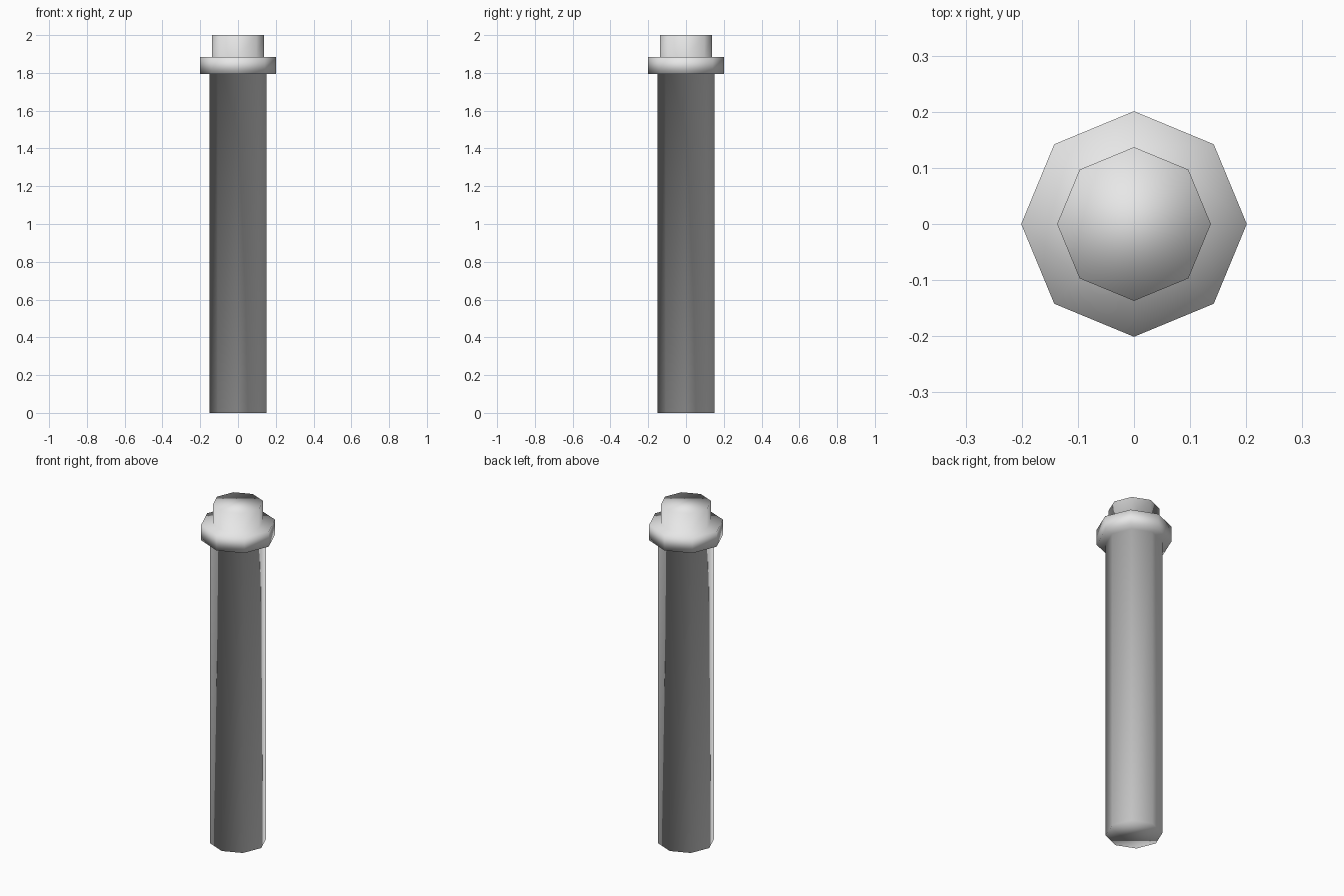
import bpy, bmesh
from math import cos, sin, pi

cube = bpy.data.objects.get("Cube")
if cube:
    bpy.data.objects.remove(cube, do_unlink=True)

SIDES = 8

# One plain grey for the whole post
grey = bpy.data.materials.new("light_grey")
grey.use_nodes = True
colour = (0.8, 0.8, 0.8, 1)
grey.diffuse_color = colour
grey.node_tree.nodes["Principled BSDF"].inputs["Base Color"].default_value = colour

# Radius and height of each ring: shaft, collar, neck
profile = [(0.152, 0), (0.152, 1.795), (0.201, 1.795),
           (0.201, 1.885), (0.137, 1.885), (0.137, 2)]

bm = bmesh.new()
rings = []
for radius, z in profile:
    angles = [2 * pi * i / SIDES for i in range(SIDES)]
    rings.append([bm.verts.new((radius * cos(a), radius * sin(a), z)) for a in angles])

# Walls and ledges between neighbouring rings
for low, high in zip(rings, rings[1:]):
    for i in range(SIDES):
        j = (i + 1) % SIDES
        bm.faces.new((low[i], low[j], high[j], high[i]))

# End caps
bm.faces.new(rings[0][::-1])
bm.faces.new(rings[-1])
bmesh.ops.recalc_face_normals(bm, faces=bm.faces)

# Continuous surface, shaded smooth throughout
for face in bm.faces:
    face.smooth = True

mesh = bpy.data.meshes.new("collared_post")
bm.to_mesh(mesh)
bm.free()
mesh.materials.append(grey)
post = bpy.data.objects.new("collared_post", mesh)
bpy.context.collection.objects.link(post)
